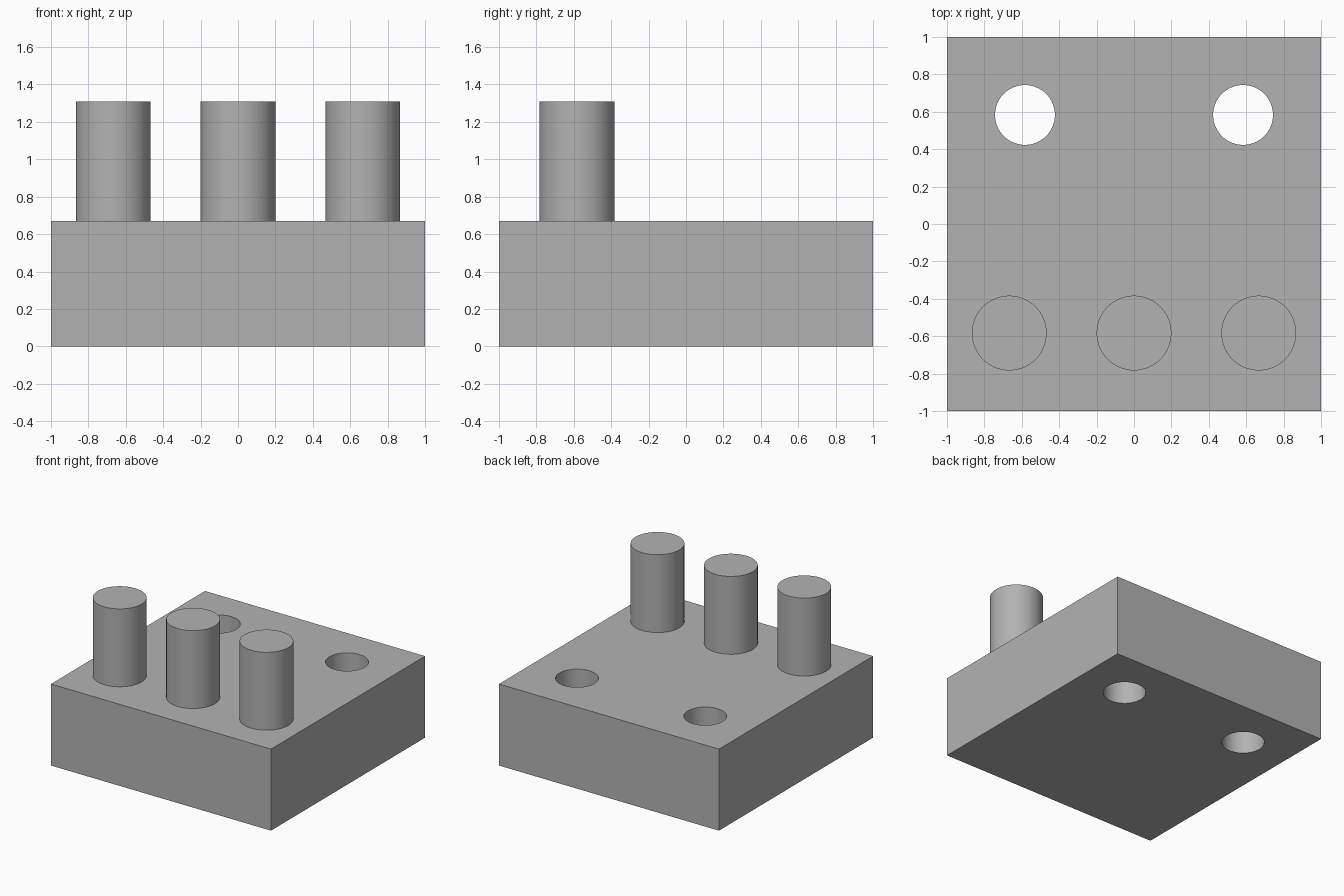
import bpy
import math

default = bpy.data.objects.get("Cube")
if default:
    bpy.data.objects.remove(default, do_unlink=True)

BASE_H = 0.67
PEG_TOP = 1.31

# Single plain grey
grey = bpy.data.materials.new("plain_grey")
grey.use_nodes = True
colour = (0.45, 0.45, 0.45, 1)
grey.diffuse_color = colour
grey.node_tree.nodes["Principled BSDF"].inputs["Base Color"].default_value = colour


def smooth(obj):
    bpy.ops.object.select_all(action='DESELECT')
    obj.select_set(True)
    bpy.context.view_layer.objects.active = obj
    bpy.ops.object.shade_smooth_by_angle(angle=math.radians(30))


def cylinder(name, x, y, radius, bottom, top):
    bpy.ops.mesh.primitive_cylinder_add(
        vertices=64, radius=radius, depth=top - bottom,
        location=(x, y, (bottom + top) / 2))
    obj = bpy.context.object
    obj.name = name
    obj.data.materials.append(grey)
    return obj


# Base block
bpy.ops.mesh.primitive_cube_add(size=1, location=(0, 0, BASE_H / 2))
base = bpy.context.object
base.name = "base_block"
base.scale = (2, 2, BASE_H)
bpy.ops.object.transform_apply(location=False, rotation=False, scale=True)
base.data.materials.append(grey)

# Two through holes near the back
for side, x in (("right", -0.583), ("left", 0.583)):
    cutter = cylinder(side + "_hole_cutter", x, 0.583, 0.16, -0.1, BASE_H + 0.1)
    cutter.hide_render = True
    cut = base.modifiers.new(side + "_hole", 'BOOLEAN')
    cut.operation = 'DIFFERENCE'
    cut.solver = 'EXACT'
    cut.object = cutter
    bpy.context.view_layer.objects.active = base
    bpy.ops.object.modifier_apply(modifier=cut.name)
    bpy.data.objects.remove(cutter, do_unlink=True)
smooth(base)

# Row of three pegs along the front
for side, x in (("right", -0.667), ("middle", 0), ("left", 0.667)):
    smooth(cylinder(side + "_peg", x, -0.583, 0.2, BASE_H, PEG_TOP))
